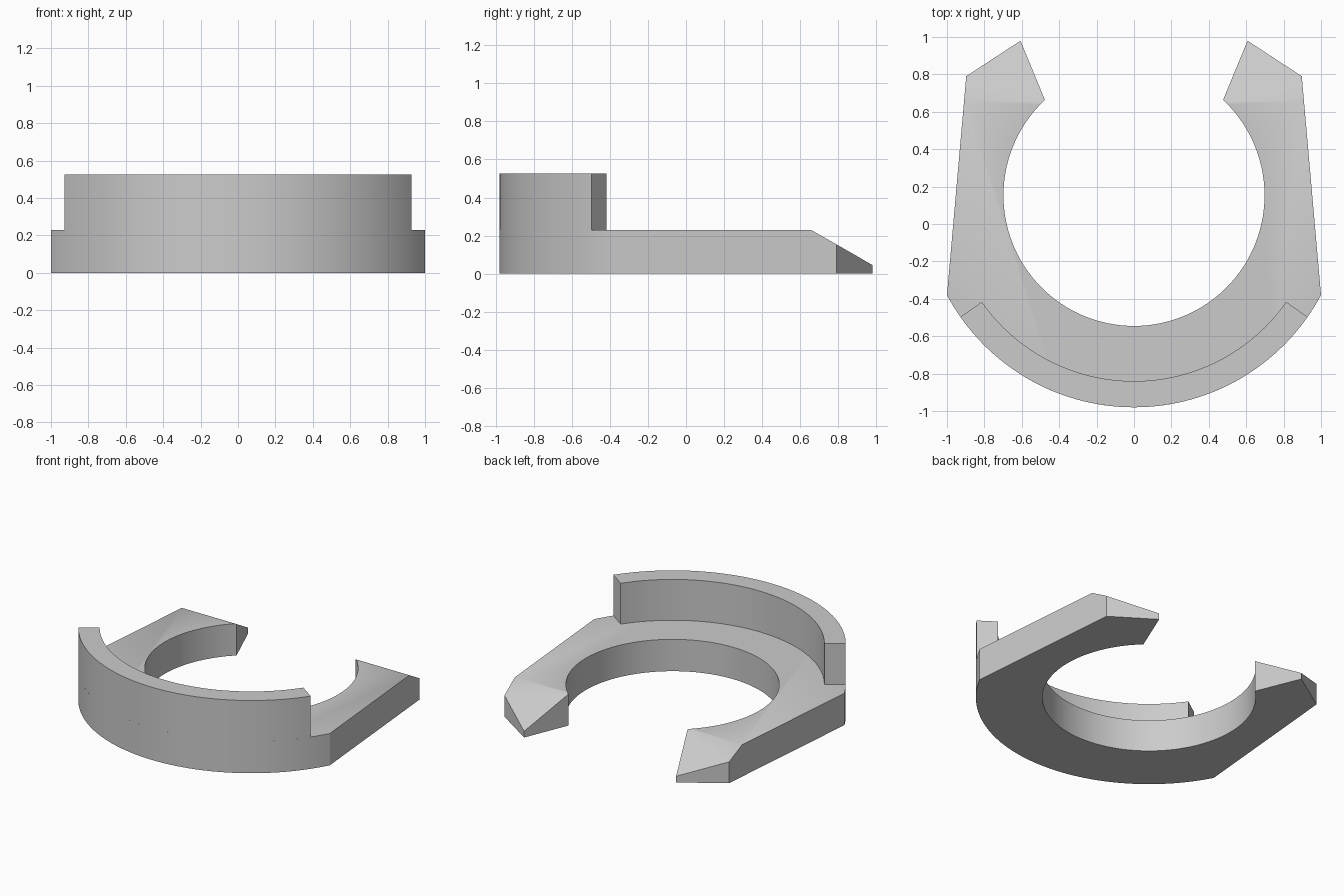
import bpy, bmesh
from math import sin, cos, radians, degrees, atan2, hypot
from mathutils import Vector

cube = bpy.data.objects.get("Cube")
if cube:
    bpy.data.objects.remove(cube)

CENTRE_Y = 0.153
INNER_R, LIP_R, OUTER_R = 0.698, 0.993, 1.133
BASE_H, WALL_H = 0.23, 0.525
LIP_ANGLE = 35          # wall ends, degrees below the horizontal

grey = bpy.data.materials.new("light_grey")
grey.use_nodes = True
colour = (0.6, 0.6, 0.6, 1)
grey.diffuse_color = colour
grey.node_tree.nodes["Principled BSDF"].inputs["Base Color"].default_value = colour


def arc(radius, start, end, steps=64):
    """Points on a circle about the ring centre, angles in degrees."""
    angles = [radians(start + (end - start) * i / steps) for i in range(steps + 1)]
    return [(radius * cos(a), CENTRE_Y + radius * sin(a)) for a in angles]


def angle_of(x, y):
    return degrees(atan2(y - CENTRE_Y, x))


def extrude_outline(outline, bottom, top):
    bm = bmesh.new()
    face = bm.faces.new([bm.verts.new((x, y, bottom)) for x, y in outline])
    moved = bmesh.ops.extrude_face_region(bm, geom=[face], use_keep_orig=True)["geom"]
    verts = [v for v in moved if isinstance(v, bmesh.types.BMVert)]
    bmesh.ops.translate(bm, verts=verts, vec=(0, 0, top - bottom))
    bmesh.ops.recalc_face_normals(bm, faces=bm.faces)
    return bm


def finish(bm, name):
    bmesh.ops.recalc_face_normals(bm, faces=bm.faces)
    mesh = bpy.data.meshes.new(name)
    bm.to_mesh(mesh)
    bm.free()
    mesh.materials.append(grey)
    obj = bpy.data.objects.new(name, mesh)
    bpy.context.collection.objects.link(obj)
    bpy.ops.object.select_all(action='DESELECT')
    obj.select_set(True)
    bpy.context.view_layer.objects.active = obj
    bpy.ops.object.shade_smooth_by_angle(angle=radians(30))


# Open ring base: round front, tapering sides, pointed prongs
side = angle_of(1, -0.38)
mouth = angle_of(0.475, 0.662)
prong = [(0.897, 0.79), (0.607, 0.98)]
outline = arc(OUTER_R, -180 - side, side)
outline += prong
outline += arc(INNER_R, mouth, -180 - mouth, 96)
outline += [(-x, y) for x, y in reversed(prong)]
base = extrude_outline(outline, 0, BASE_H)

# Sloping prong tips
cut = bmesh.ops.bisect_plane(
    base, geom=base.verts[:] + base.edges[:] + base.faces[:],
    plane_co=(0, 0.657, BASE_H), plane_no=Vector((0, 0.185, 0.323)).normalized(),
    clear_outer=True)["geom_cut"]
open_edges = [e for e in base.edges if e.is_boundary]
bmesh.ops.holes_fill(base, edges=open_edges, sides=0)
finish(base, "ring_base")

# Raised curved wall along the front
outline = arc(OUTER_R, -180 + LIP_ANGLE, -LIP_ANGLE)
outline += arc(LIP_R, -LIP_ANGLE, -180 + LIP_ANGLE)
finish(extrude_outline(outline, BASE_H, WALL_H), "front_wall")
